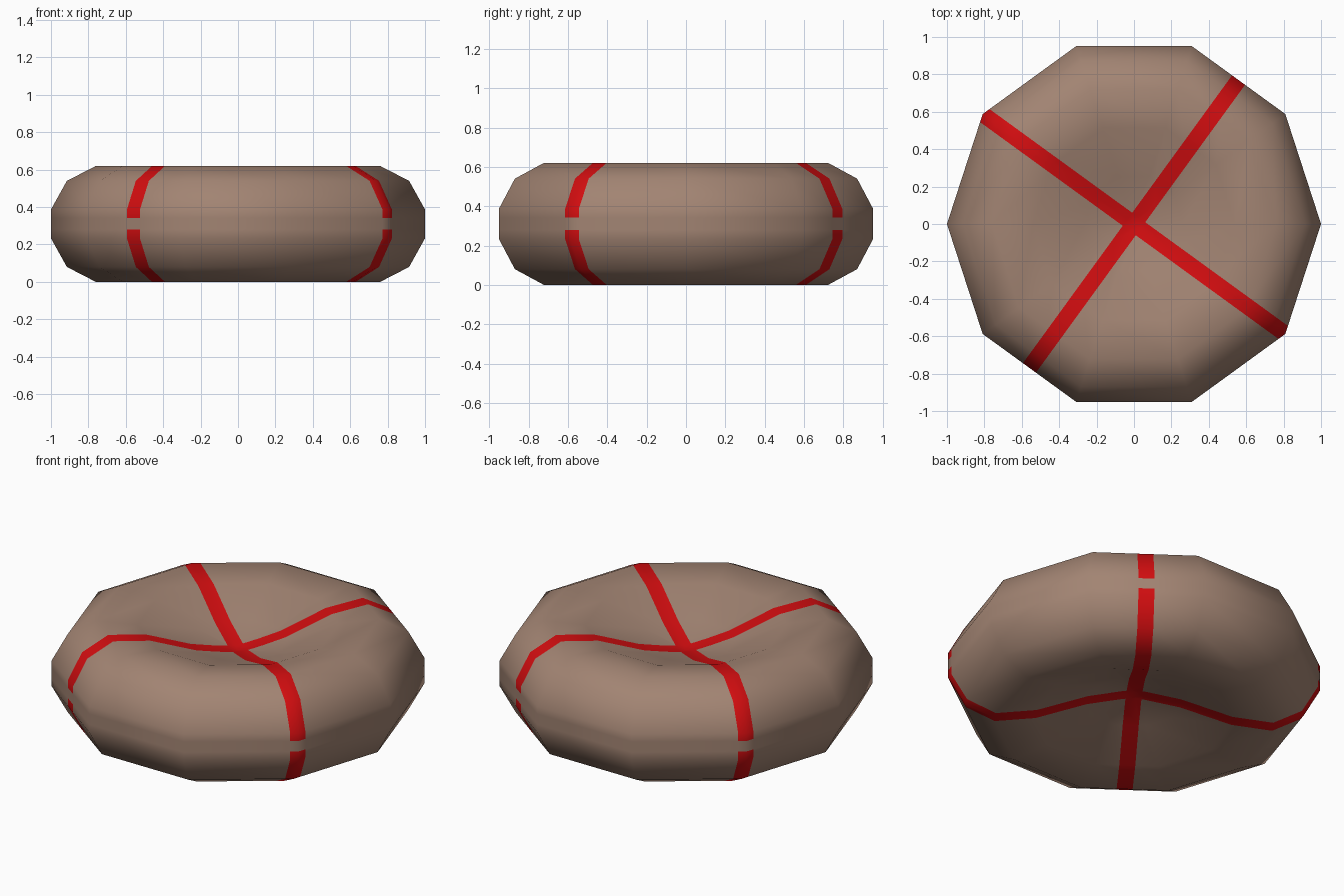
import bpy, bmesh, math
from mathutils import Vector

if "Cube" in bpy.data.objects:
    bpy.data.objects.remove(bpy.data.objects["Cube"])

SIDES = 10
MID = 0.31            # half height
HALF_WIDTH = 0.043    # half width of a painted band
GAP = (0.28, 0.342)   # height range where the bands are interrupted


def material(name, rgb):
    m = bpy.data.materials.new(name)
    m.diffuse_color = (*rgb, 1)
    m.use_nodes = True
    m.node_tree.nodes["Principled BSDF"].inputs["Base Color"].default_value = m.diffuse_color
    return m


# Upper half profile (radius, height) from the dimple out to the rim, mirrored below
upper = [(0, 0.44), (0.265, 0.495), (0.54, 0.592), (0.76, 0.62), (0.915, 0.54), (1, 0.387)]
profile = upper + [(r, 2 * MID - z) for r, z in reversed(upper)]

# Body: ten-sided lathe
bm = bmesh.new()
pts = [bm.verts.new((r, 0, z)) for r, z in profile]
edges = [bm.edges.new(p) for p in zip(pts, pts[1:])]
bmesh.ops.spin(bm, geom=pts + edges, cent=(0, 0, 0), axis=(0, 0, 1),
               angle=math.tau, steps=SIDES, use_merge=True)
bmesh.ops.remove_doubles(bm, verts=bm.verts, dist=1e-4)


def cut(co, no):
    bmesh.ops.bisect_plane(bm, geom=bm.verts[:] + bm.edges[:] + bm.faces[:],
                           plane_co=co, plane_no=no, dist=1e-5)


# Crossed bands: cut their borders into the surface
normals = [Vector((-math.sin(a), math.cos(a), 0)) for a in (math.radians(54), math.radians(144))]
for n in normals:
    for side in (-1, 1):
        cut(n * HALF_WIDTH * side, n)
for z in GAP:
    cut((0, 0, z), (0, 0, 1))

bmesh.ops.recalc_face_normals(bm, faces=bm.faces)
for f in bm.faces:
    c = f.calc_center_median()
    in_band = any(abs(c.dot(n)) < HALF_WIDTH for n in normals)
    f.material_index = int(in_band and not GAP[0] < c.z < GAP[1])
    f.smooth = True

mesh = bpy.data.meshes.new("dimpled_disc")
bm.to_mesh(mesh)
bm.free()
mesh.materials.append(material("warm brown", (0.36, 0.23, 0.17)))
mesh.materials.append(material("red band", (0.64, 0.004, 0.005)))
bpy.context.collection.objects.link(bpy.data.objects.new("dimpled_disc", mesh))
